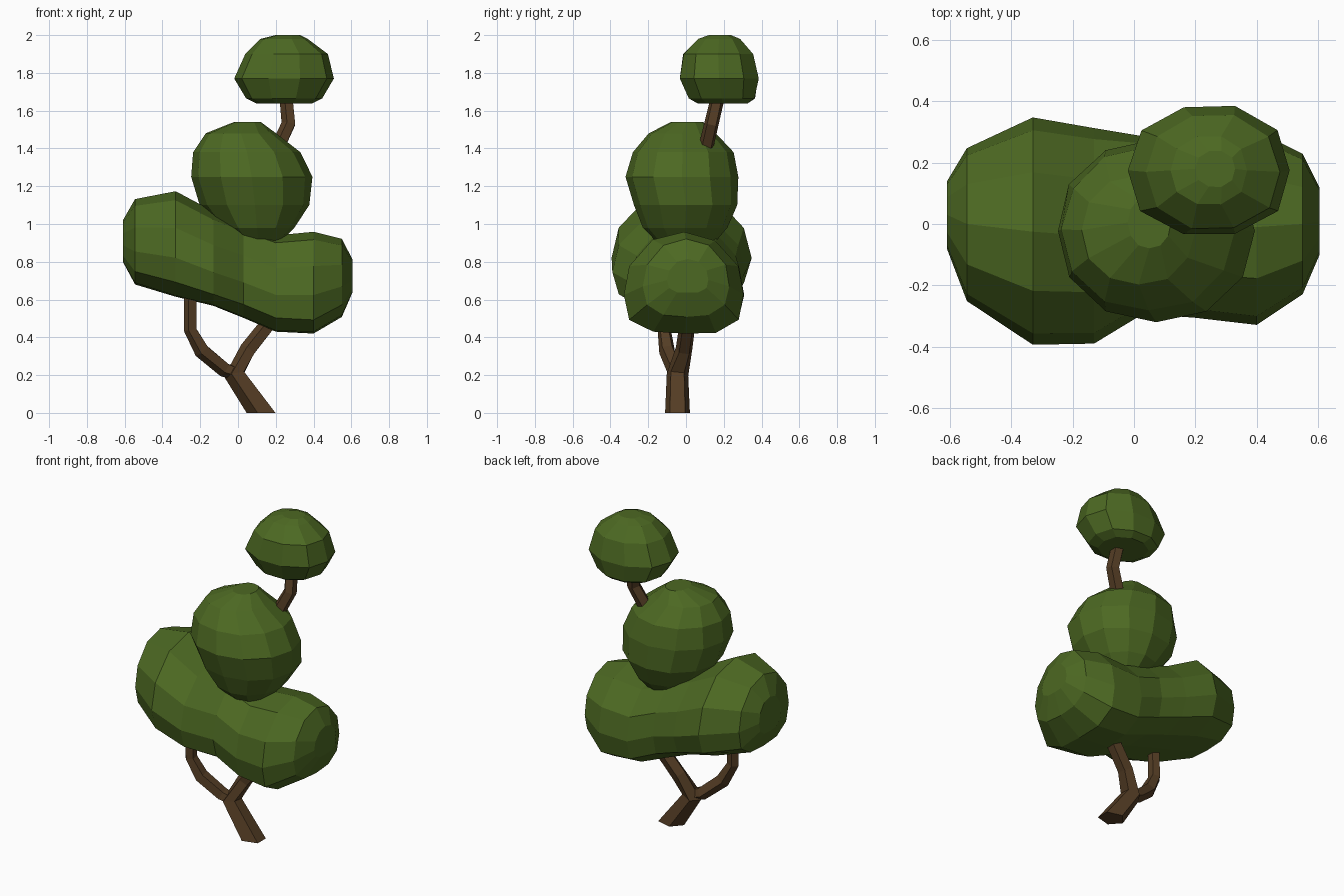
import bpy, bmesh, math, random
from mathutils import Vector

if "Cube" in bpy.data.objects:
    bpy.data.objects.remove(bpy.data.objects["Cube"])

random.seed(4)


def material(name, rgb):
    m = bpy.data.materials.new(name)
    m.diffuse_color = (*rgb, 1)
    m.use_nodes = True
    m.node_tree.nodes["Principled BSDF"].inputs["Base Color"].default_value = m.diffuse_color
    return m


LEAF = material("leaf green", (0.073, 0.14, 0.016))
BARK = material("bark brown", (0.09, 0.047, 0.018))


def finish(bm, name, mat):
    bmesh.ops.recalc_face_normals(bm, faces=bm.faces)
    me = bpy.data.meshes.new(name)
    bm.to_mesh(me)
    bm.free()
    me.materials.append(mat)
    ob = bpy.data.objects.new(name, me)
    bpy.context.collection.objects.link(ob)
    return ob


def skin(bm, rings):
    n = len(rings[0])
    for a, b in zip(rings, rings[1:]):
        for i in range(n):
            j = (i + 1) % n
            bm.faces.new((a[i], a[j], b[j], b[i]))
    bm.faces.new(rings[0])
    bm.faces.new(rings[-1])


def branch(name, pts, level_base=False, sides=5):
    """Tapered tube through (x, y, z, radius); a level base stands on the ground."""
    bm = bmesh.new()
    P = [Vector(p[:3]) for p in pts]
    rings = []
    for k, p in enumerate(P):
        t = (P[min(k + 1, len(P) - 1)] - P[max(k - 1, 0)]).normalized()
        u = Vector((0, 1, 0))
        u = (u - t * u.dot(t)).normalized()
        v = t.cross(u)
        ring = []
        for i in range(sides):
            a = 2 * math.pi * (i + 0.25) / sides
            q = p + pts[k][3] * (u * math.cos(a) + v * math.sin(a))
            if k == 0 and level_base:
                q += t * ((p.z - q.z) / t.z)
            ring.append(bm.verts.new(q))
        rings.append(ring)
    skin(bm, rings)
    return finish(bm, name, BARK)


def oval(a, power):
    """Point of a unit rounded square at angle a."""
    c, s = math.cos(a), math.sin(a)
    f = (abs(c) ** power + abs(s) ** power) ** (-1 / power)
    f *= random.uniform(0.985, 1.01)
    return c * f, s * f


def clump(name, stations, power, sides=12):
    """Foliage stacked upwards from (z, x_min, x_max, y_min, y_max)."""
    bm = bmesh.new()
    rings = []
    for z, x0, x1, y0, y1 in stations:
        ring = []
        for i in range(sides):
            c, s = oval(2 * math.pi * i / sides, power)
            ring.append(bm.verts.new(((x0 + x1) / 2 + c * (x1 - x0) / 2,
                                      (y0 + y1) / 2 + s * (y1 - y0) / 2, z)))
        rings.append(ring)
    skin(bm, rings)
    return finish(bm, name, LEAF)


def long_clump(name, stations, power=2.4, sag=0.2, sides=12):
    """Two-lobed foliage lofted along x from (x, yc, zc, ry, rz), widest below middle."""
    bm = bmesh.new()
    rings = []
    for x, yc, zc, ry, rz in stations:
        ring = []
        for i in range(sides):
            c, s = oval(2 * math.pi * i / sides, power)
            ring.append(bm.verts.new((x, yc + ry * c, zc + rz * s - sag * ry * c * c)))
        rings.append(ring)
    skin(bm, rings)
    return finish(bm, name, LEAF)


# trunk and branches
branch("trunk_and_right_branch", [(0.13, -0.045, 0, 0.069), (-0.015, -0.045, 0.205, 0.06),
                                  (0.055, -0.01, 0.335, 0.046), (0.17, 0.01, 0.48, 0.044)], True)
branch("left_branch", [(0.0, -0.05, 0.205, 0.036), (-0.07, -0.06, 0.23, 0.042),
                       (-0.19, -0.10, 0.33, 0.044), (-0.25, -0.115, 0.44, 0.037),
                       (-0.25, -0.12, 0.68, 0.036)])
branch("top_branch", [(0.20, 0.10, 1.38, 0.042), (0.27, 0.135, 1.53, 0.04),
                      (0.255, 0.175, 1.70, 0.038)])

# foliage
long_clump("lower_foliage", [
    (-0.61, 0.03, 0.91, 0.11, 0.11),
    (-0.545, 0.00, 0.905, 0.25, 0.225),
    (-0.33, -0.025, 0.895, 0.37, 0.278),
    (-0.13, -0.04, 0.815, 0.35, 0.25),
    (0.03, 0.00, 0.75, 0.29, 0.25),
    (0.20, 0.00, 0.685, 0.31, 0.255),
    (0.40, -0.01, 0.688, 0.318, 0.27),
    (0.55, 0.00, 0.715, 0.23, 0.205),
    (0.605, 0.01, 0.725, 0.11, 0.09)])
clump("middle_foliage", [
    (0.90, 0.00, 0.22, -0.15, 0.15),
    (0.98, -0.10, 0.30, -0.23, 0.22),
    (1.10, -0.20, 0.38, -0.275, 0.275),
    (1.25, -0.25, 0.395, -0.32, 0.275),
    (1.38, -0.235, 0.33, -0.285, 0.25),
    (1.48, -0.17, 0.20, -0.20, 0.16),
    (1.54, -0.02, 0.12, -0.08, 0.09)], 2.1)
clump("top_foliage", [
    (1.637, 0.10, 0.39, 0.06, 0.33),
    (1.665, 0.04, 0.445, 0.01, 0.37),
    (1.77, -0.02, 0.51, -0.04, 0.39),
    (1.90, 0.04, 0.475, -0.02, 0.36),
    (1.98, 0.12, 0.37, 0.06, 0.29),
    (2.00, 0.20, 0.33, 0.12, 0.24)], 2.3, 10)
